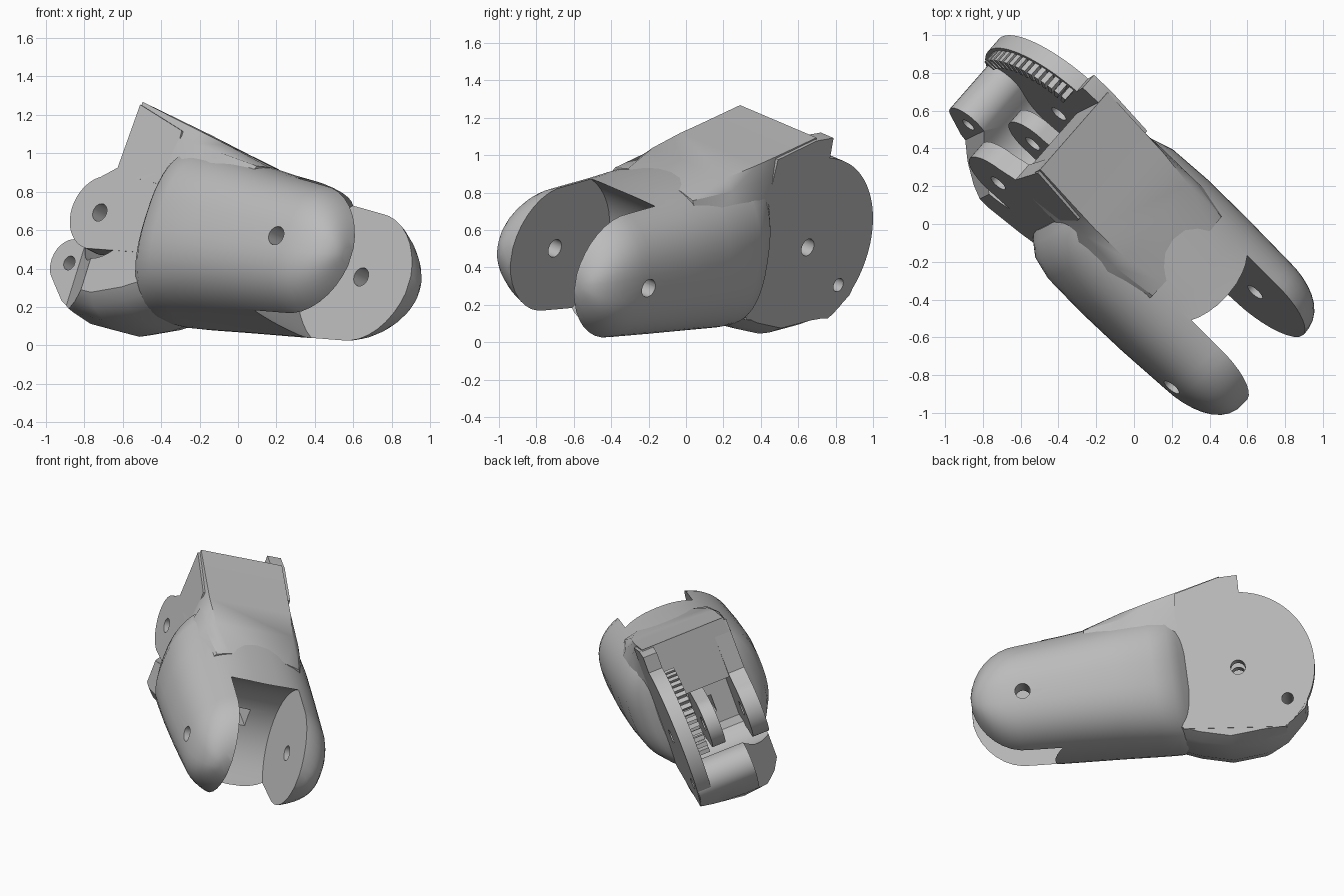
import bpy, bmesh, math
from mathutils import Vector, Matrix

if "Cube" in bpy.data.objects:
    bpy.data.objects.remove(bpy.data.objects["Cube"], do_unlink=True)

# Tilted frame of the part: u along it, v along the hinge pins, w upwards
U = Vector((0.721, -0.682, -0.12)).normalized()
W = U.cross(Vector((0.622, 0.721, -0.304))).normalized()
V = W.cross(U)
FRAME = Matrix.Translation((-0.02, -0.05, 0.515)) @ Matrix((U, V, W)).transposed().to_4x4()
REAR, FRONT = -0.707, 0.707       # hinge positions along u

gray = bpy.data.materials.new("light_gray")
gray.use_nodes = True
gray.diffuse_color = (0.5, 0.5, 0.5, 1)
gray.node_tree.nodes["Principled BSDF"].inputs["Base Color"].default_value = (0.5, 0.5, 0.5, 1)


def loft(name, rings):
    """Closed skin through rings of equal point count."""
    bm = bmesh.new()
    loops = [[bm.verts.new(p) for p in ring] for ring in rings]
    n = len(loops[0])
    for a, b in zip(loops, loops[1:]):
        for i in range(n):
            j = (i + 1) % n
            bm.faces.new((a[i], a[j], b[j], b[i]))
    bm.faces.new(loops[0])
    bm.faces.new(loops[-1])
    bmesh.ops.recalc_face_normals(bm, faces=bm.faces)
    mesh = bpy.data.meshes.new(name)
    bm.to_mesh(mesh)
    bm.free()
    mesh.materials.append(gray)
    obj = bpy.data.objects.new(name, mesh)
    obj.matrix_world = FRAME
    bpy.context.collection.objects.link(obj)
    return obj


def plate(name, profile, lo, hi):
    """Profile in (u, w) extruded along v."""
    return loft(name, [[(u, v, w) for u, w in profile] for v in (lo, hi)])


def arc(u, w, r, start, end, steps=24):
    angles = [math.radians(start + (end - start) * i / steps) for i in range(steps + 1)]
    return [(u + r * math.cos(a), w + r * math.sin(a)) for a in angles]


def cut(obj, cutters):
    bpy.ops.object.select_all(action='DESELECT')
    bpy.context.view_layer.objects.active = obj
    obj.select_set(True)
    for c in cutters:
        c.hide_render = True
        mod = obj.modifiers.new("cut", 'BOOLEAN')
        mod.operation, mod.solver, mod.object = 'DIFFERENCE', 'EXACT', c
        bpy.ops.object.modifier_apply(modifier=mod.name)


def superellipse(u, half, low, high, power, n=56):
    ring = []
    for i in range(n):
        a = 2 * math.pi * i / n
        c, s = math.cos(a), math.sin(a)
        v = half * math.copysign(abs(c) ** (2 / power), c)
        w = math.copysign(abs(s) ** (2 / power), s)
        ring.append((u, v, (low + high) / 2 + w * (high - low) / 2))
    return ring


# Cutters: pin holes, fork gap, cable channel
front_pin = plate("front_pin_cutter", arc(FRONT, 0, 0.05, 0, 345, 23), -1, 1)
rear_pin = plate("rear_pin_cutter", arc(REAR, 0, 0.048, 0, 345, 23), -1, 1)
low_pin = plate("low_pin_cutter", arc(-1.0, -0.25, 0.038, 0, 345, 23), -1, 1)
gap = plate("gap_cutter", arc(FRONT, 0, 0.42, 90, 270) + [(1.4, -0.42), (1.4, 0.42)], -0.235, 0.24)
channel = plate("channel_cutter", [(-0.6, -0.08), (0.4, -0.08), (0.4, 0.04), (-0.6, 0.04)], -0.06, 0.06)

# Rounded body ending in the fork: u, half width, bottom, top
stations = [(-0.37, 0.31, -0.44, 0.46), (-0.33, 0.36, -0.45, 0.47), (-0.27, 0.42, -0.45, 0.47),
            (-0.15, 0.46, -0.44, 0.46), (0.1, 0.475, -0.42, 0.44), (0.4, 0.475, -0.4, 0.405)]
for deg in range(0, 90, 10):
    a = math.radians(deg)
    h = 0.38 * math.cos(a)
    stations.append((FRONT + 0.345 * math.sin(a), 0.24 + 0.225 * math.cos(a) ** 0.7, -h, h))
body = loft("forked_body", [superellipse(*s, 2.5) for s in stations])
cut(body, [gap, front_pin, channel])

# Raised hood over the rear hinge: u, top half width, base half width, base w, top w
hood = []
for u, top, base, low, high in [(-0.665, 0.285, 0.3, 0.22, 0.62), (-0.36, 0.285, 0.305, 0.2, 0.55),
                                (-0.22, 0.285, 0.37, 0.2, 0.52), (0.0, 0.27, 0.4, 0.2, 0.47),
                                (0.26, 0.2, 0.4, 0.2, 0.405)]:
    mid = (low + high) / 2 + 0.08
    side = top + (base - top) * 0.45
    hood.append([(u, -base, low), (u, -side, mid), (u, -top, high),
                 (u, top, high), (u, side, mid), (u, base, low)])
hood = loft("hood", hood)

# Large toothed disc on the back side
disc = plate("ratchet_disc", arc(REAR, 0, 0.5, 98, 240, 48)
             + [(-0.3, -0.36), (-0.33, 0.3), (-0.36, 0.54), (-0.65, 0.61), (-0.78, 0.61)], 0.21, 0.305)
cut(disc, [rear_pin, low_pin])

teeth = []
for i in range(15):
    d = 100 + i * 5.6
    tooth = arc(REAR, 0, 0.48, d, d + 3.6, 2) + arc(REAR, 0, 0.415, d + 2.6, d, 2)
    teeth.append(plate("ratchet_tooth_%d" % (i + 1), tooth, 0.14, 0.212))

# Outer and middle hinge lugs
outer_lug = plate("outer_lug", arc(REAR, 0, 0.2, 265, 110)
                  + [(-0.68, 0.25), (-0.66, 0.6), (-0.32, 0.5), (-0.3, 0.3), (-0.3, -0.17)],
                  -0.302, -0.19)
middle_lug = plate("middle_lug", arc(REAR, 0, 0.165, 270, 90)
                   + [(-0.35, 0.23), (-0.35, -0.165)], -0.01, 0.08)
for lug in (outer_lug, middle_lug):
    cut(lug, [rear_pin])

# Curved floor under the hinge, with a barrel for the lower pin
floor_rings = []
for v, lift in [(-0.3, 0.12), (-0.25, 0.06), (-0.15, 0.015), (0, 0), (0.15, 0.02), (0.22, 0.05), (0.3, 0.1)]:
    ring = arc(REAR, 0, 0.25, -40, -130, 16)
    ring += arc(-1.0, -0.25, 0.13, 60, 215, 12)
    ring += [(-0.97, -0.46 + lift * 0.3), (-0.82, -0.53 + lift), (-0.6, -0.545 + lift),
             (-0.4, -0.49 + lift), (-0.28, -0.44 + lift), (-0.3, -0.16)]
    floor_rings.append([(u, v, w) for u, w in ring])
floor = loft("hinge_floor", floor_rings)
wedge = loft("floor_wedge_cutter", [[(u, v, w) for u, v in
             [(-1.3, -0.1), (-0.93, -0.1), (-0.66, -0.31), (-0.66, -0.6), (-1.3, -0.6)]] for w in (-1, 0.3)])
cut(floor, [low_pin, wedge])

# Smooth rounded surfaces, crisp edges
for obj in [body, hood, disc, outer_lug, middle_lug, floor] + teeth:
    bpy.ops.object.select_all(action='DESELECT')
    bpy.context.view_layer.objects.active = obj
    obj.select_set(True)
    bpy.ops.object.shade_smooth_by_angle(angle=math.radians(28))

for c in (front_pin, rear_pin, low_pin, gap, channel, wedge):
    bpy.data.objects.remove(c, do_unlink=True)
